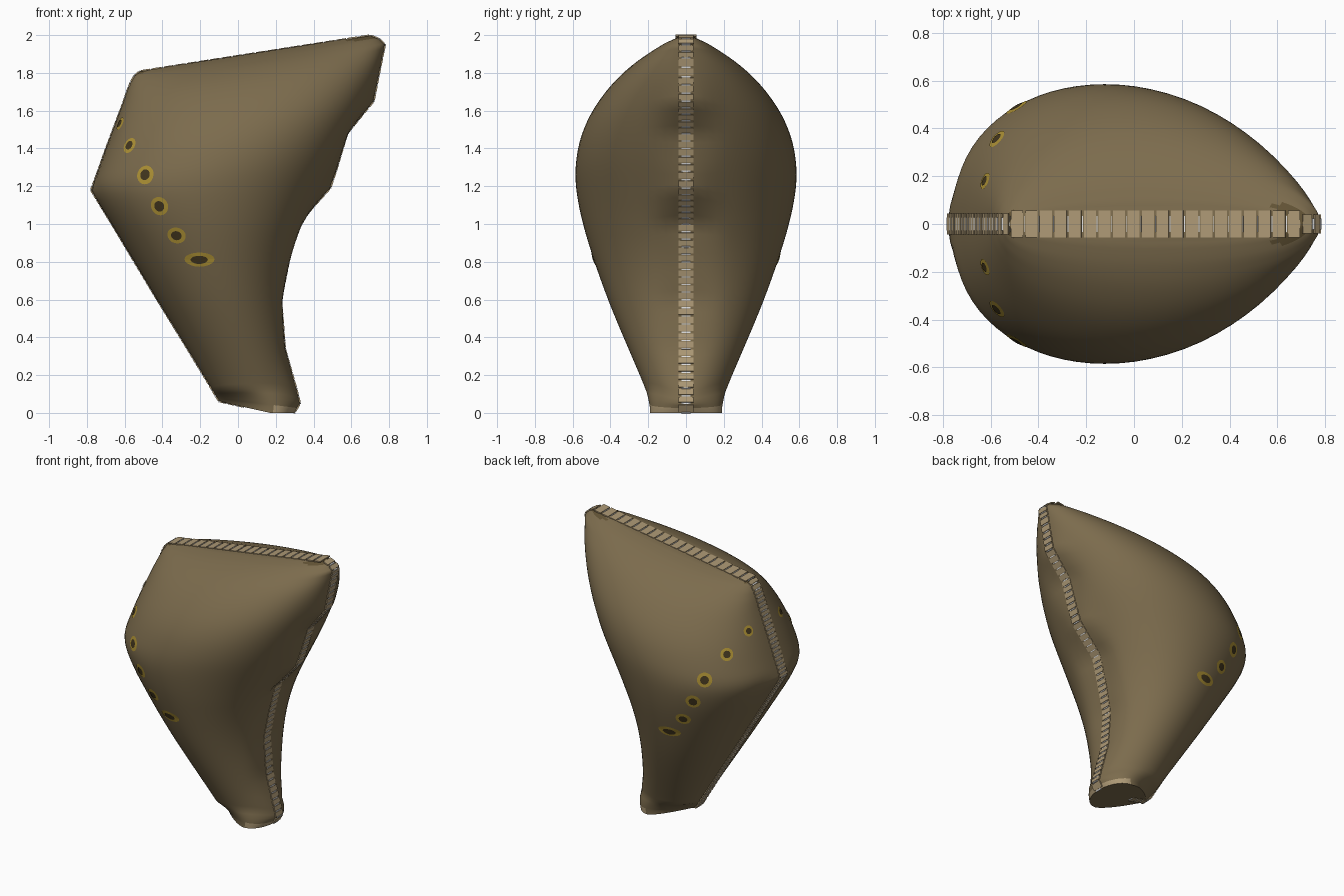
import bpy, bmesh, math
from mathutils import Vector, Matrix
from mathutils.bvhtree import BVHTree

if "Cube" in bpy.data.objects:
    bpy.data.objects.remove(bpy.data.objects["Cube"])


def material(name, rgb):
    m = bpy.data.materials.new(name)
    m.use_nodes = True
    m.diffuse_color = (*rgb, 1)
    m.node_tree.nodes["Principled BSDF"].inputs["Base Color"].default_value = (*rgb, 1)
    return m


OLIVE = material("olive_brown", (0.2, 0.148, 0.074))
TAN = material("tan", (0.42, 0.32, 0.18))
GOLD = material("gold", (0.42, 0.285, 0.035))
DARK = material("dark_brown", (0.055, 0.037, 0.013))
FRINGE = material("fringe_brown", (0.12, 0.085, 0.035))
PALE = material("pale_grey", (0.75, 0.75, 0.75))


def make_object(name, bm, mats):
    mesh = bpy.data.meshes.new(name)
    bm.to_mesh(mesh)
    bm.free()
    obj = bpy.data.objects.new(name, mesh)
    bpy.context.collection.objects.link(obj)
    for m in mats:
        mesh.materials.append(m)
    return obj


# Cross-section stations: left edge x, z, right edge x, z, half depth
STATIONS = [
    (-.10, .06, .30, .00, .19), (-.12, .09, .33, .05, .195),
    (-.155, .15, .31, .13, .23), (-.27, .34, .25, .34, .31),
    (-.43, .60, .23, .60, .412), (-.55, .80, .27, .80, .485),
    (-.67, 1.0, .32, 1.0, .548), (-.78, 1.18, .49, 1.19, .583),
    (-.75, 1.26, .52, 1.28, .59), (-.70, 1.40, .58, 1.48, .57),
    (-.655, 1.52, .72, 1.65, .515), (-.61, 1.64, .745, 1.78, .425),
    (-.59, 1.70, .765, 1.88, .345), (-.57, 1.75, .78, 1.95, .26),
    (-.55, 1.785, .75, 1.98, .18), (-.52, 1.81, .70, 2.0, .08)]
SIDES, STEPS = 72, 4


def averaged(rows, reach):
    # Moving average that keeps both ends in place
    out = []
    for i in range(len(rows)):
        r = min(reach, i, len(rows) - 1 - i)
        part = rows[i - r:i + r + 1]
        out.append([sum(c) / len(part) for c in zip(*part)])
    return out


sections = [list(STATIONS[0])]
for a, b in zip(STATIONS, STATIONS[1:]):
    for k in range(1, STEPS + 1):
        sections.append([p + (q - p) * k / STEPS for p, q in zip(a, b)])
# Left outline is rounded a little, the wavy right outline a lot
light = averaged(averaged(sections, 2), 2)
heavy = averaged(averaged(sections, 5), 5)
rounded = [a[:2] + b[2:4] for a, b in zip(light, heavy)]
depths = [row[4] for row in light]


def ring(n):
    # The seam keeps its kinks; the flanks follow the rounded outline
    sharp, soft, depth = sections[n], rounded[n], depths[n]
    blunt = max(0.42, 0.5 - 0.08 * sharp[1])
    skew = 1 + 1.6 * max(0, 1 - sharp[1] / 0.12)
    kink = 1.48 if n == 0 else 1
    pts = []
    for i in range(SIDES):
        a = 2 * math.pi * i / SIDES
        f = (1 - math.cos(a)) / 2
        g = f ** skew
        y = depth * max(0, 4 * g * (1 - g)) ** (blunt + 0.04 * f)
        w = min(1, y / 0.22)
        w = w * w * (3 - 2 * w)
        lx, lz, rx, rz = [p + (q - p) * w for p, q in zip(sharp, soft)]
        pts.append((lx + (rx - lx) * f, math.copysign(y, math.sin(a)),
                    lz + (rz - lz) * min(1, f * kink)))
    return pts


# Body: lofted sections
bm = bmesh.new()
loops = [[bm.verts.new(p) for p in ring(n)] for n in range(len(sections))]
for n, (low, high) in enumerate(zip(loops, loops[1:])):
    for i in range(SIDES):
        j = (i + 1) % SIDES
        f = bm.faces.new((low[i], low[j], high[j], high[i]))
        c = f.calc_center_median()
        # Tan lip around the foot, brown fringe beside the top corners
        if n < 2 and c.x > 0.19:
            f.material_index = 1
        elif n > len(loops) - 5 and abs(c.y) < 0.085 and not -0.5 < c.x < 0.58:
            f.material_index = 2
bm.faces.new(loops[0])
bm.faces.new(loops[-1])
bmesh.ops.recalc_face_normals(bm, faces=bm.faces)
tree = BVHTree.FromBMesh(bm)
body = make_object("body", bm, [OLIVE, TAN, FRINGE])
bpy.ops.object.select_all(action="DESELECT")
body.select_set(True)
bpy.context.view_layer.objects.active = body
bpy.ops.object.shade_smooth_by_angle(angle=0.9)


def add_plate(bm, centre, tangent, length, width, height, index):
    side = Vector((0, 1, 0))
    m = Matrix((tangent, side, tangent.cross(side))).transposed().to_4x4()
    m = Matrix.Translation(centre) @ m @ Matrix.Diagonal((length, width, height, 1))
    verts = bmesh.ops.create_cube(bm, size=1, matrix=m)["verts"]
    for f in {f for v in verts for f in v.link_faces}:
        f.material_index = index


# Segmented seam strips along the silhouette, with pale slivers in the gaps
def seam(name, points, step, width, pale):
    bm = bmesh.new()
    for p, q in zip(points, points[1:]):
        count = max(1, round((q - p).length / step))
        piece = (q - p) / count
        tangent, length = piece.normalized(), piece.length
        for k in range(count):
            start = p + piece * k
            add_plate(bm, start + piece * 0.5, tangent, length * (0.87 - pale), width, 0.008, 0)
            add_plate(bm, start, tangent, length * pale, width * 0.6, 0.0075, 1)
    make_object(name, bm, [TAN, PALE])


left_edge = [Vector((s[0], 0, s[1])) for s in STATIONS]
right_edge = [Vector((s[2], 0, s[3])) for s in STATIONS]
seam("left_seam", left_edge, 0.03, 0.09, 0.2)
seam("top_seam", [left_edge[-1], right_edge[-1]], 0.062, 0.112, 0.05)
seam("right_seam", right_edge, 0.045, 0.08, 0.15)
seam("foot_seam", [Vector((0.03, 0, 0.031)), left_edge[0]], 0.04, 0.05, 0.1)


# Ringed spots wrapped onto both flanks: x, z, radius, stretch
SPOTS = [(-.622, 1.53, .036, 1), (-.573, 1.415, .043, 1), (-.49, 1.26, .05, 1),
         (-.415, 1.095, .05, 1), (-.325, .94, .045, 1.15), (-.205, .812, .04, 2)]


def wrapped_disc(bm, x, z, side, radius, stretch, lift):
    centre, normal, _, _ = tree.ray_cast(Vector((x, side * 2, z)), Vector((0, -side, 0)))
    across = Vector((0, 0, 1)).cross(normal).normalized()
    up = normal.cross(across)

    def drop(u, v):
        start = centre + normal * 0.1 + across * u + up * v
        hit, hit_normal, _, _ = tree.ray_cast(start, -normal, 0.4)
        return bm.verts.new((hit or centre) + (hit_normal or normal) * lift)

    hub = drop(0, 0)
    angles = [2 * math.pi * k / 20 for k in range(20)]
    rim = [drop(radius * stretch * math.cos(a), radius * math.sin(a)) for a in angles]
    for k in range(20):
        bm.faces.new((hub, rim[k], rim[(k + 1) % 20]))


for name, scale, lift, mat in (("spot_rings", 1, 0.003, GOLD),
                               ("spot_centres", 0.57, 0.006, DARK)):
    bm = bmesh.new()
    for x, z, radius, stretch in SPOTS:
        for side in (-1, 1):
            wrapped_disc(bm, x, z, side, radius * scale, stretch, lift)
    make_object(name, bm, [mat])
